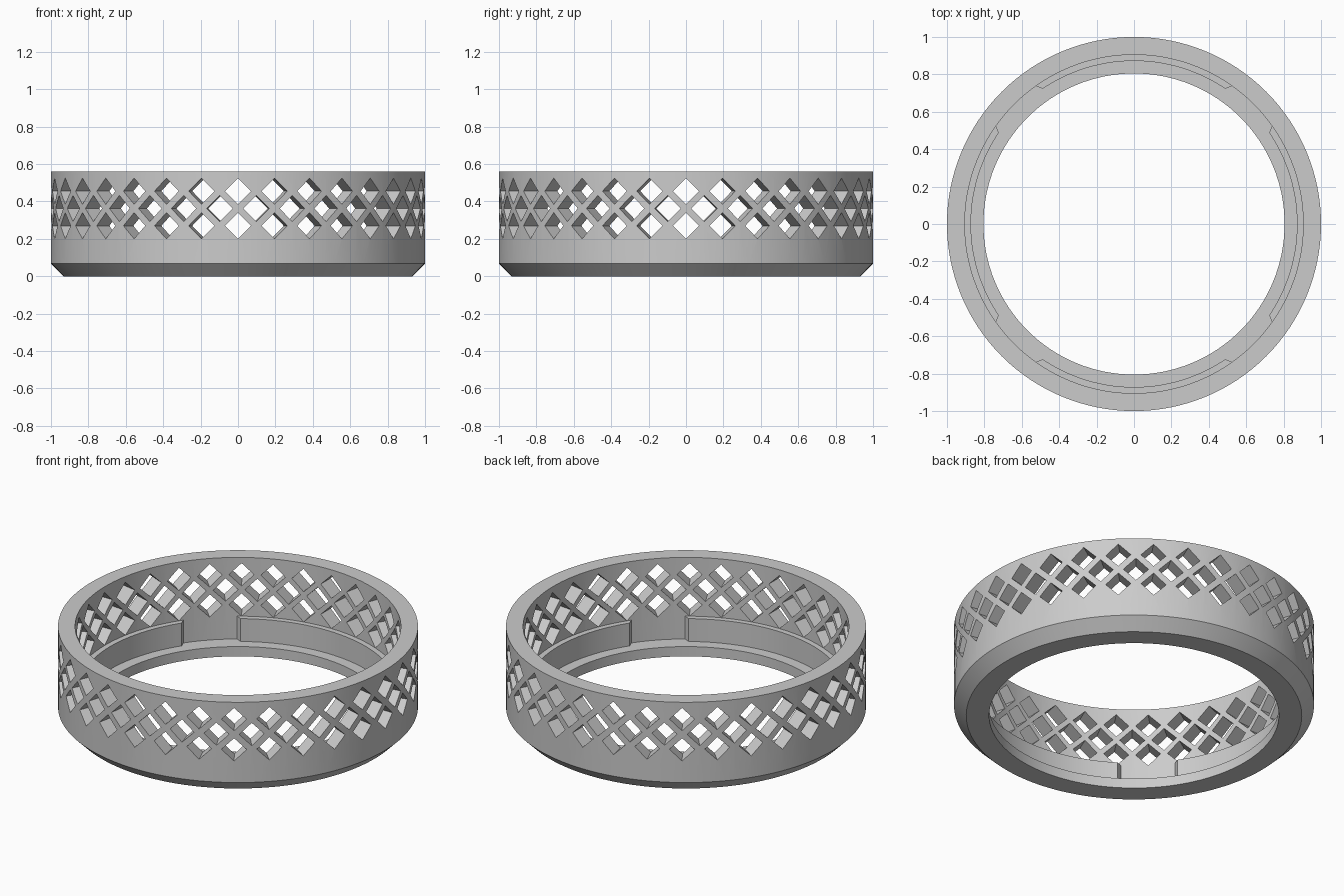
import bpy, bmesh, math
from mathutils import Matrix, Vector

if "Cube" in bpy.data.objects:
    bpy.data.objects.remove(bpy.data.objects["Cube"])

SEG = 128
ROW = 32                      # diamond holes per row

grey = bpy.data.materials.new("plain grey")
grey.diffuse_color = (0.6, 0.6, 0.6, 1)
grey.use_nodes = True
grey.node_tree.nodes["Principled BSDF"].inputs["Base Color"].default_value = grey.diffuse_color


def make_object(name, bm):
    bmesh.ops.recalc_face_normals(bm, faces=bm.faces)
    mesh = bpy.data.meshes.new(name)
    bm.to_mesh(mesh)
    bm.free()
    mesh.materials.append(grey)
    ob = bpy.data.objects.new(name, mesh)
    bpy.context.collection.objects.link(ob)
    return ob


def polar(r, a, z):
    return Vector((r * math.cos(a), r * math.sin(a), z))


def smooth(ob):
    bpy.ops.object.select_all(action='DESELECT')
    ob.select_set(True)
    bpy.context.view_layer.objects.active = ob
    bpy.ops.object.shade_smooth_by_angle(angle=math.radians(25))


# ring body: chamfered foot, upright wall and inner bottom ledge
profile = [(0.805, 0), (0.932, 0), (1, 0.068), (1, 0.56),
           (0.905, 0.56), (0.905, 0.06), (0.805, 0.06)]
bm = bmesh.new()
loops = [[bm.verts.new(polar(r, math.tau * i / SEG, z)) for r, z in profile]
         for i in range(SEG)]
for i in range(SEG):
    a, b = loops[i], loops[(i + 1) % SEG]
    for j in range(len(profile)):
        k = (j + 1) % len(profile)
        bm.faces.new((a[j], b[j], b[k], a[k]))
body = make_object("ring_body", bm)

# diamond hole cutters: three staggered rows of radial square bars
bm = bmesh.new()
side = 0.07 * math.sqrt(2)
for z, shift in ((0.455, 0), (0.3625, 0.5), (0.27, 0)):
    for i in range(ROW):
        a = math.tau * (i + shift) / ROW
        m = (Matrix.Rotation(a, 4, 'Z') @ Matrix.Translation((0.96, 0, z))
             @ Matrix.Rotation(math.pi / 4, 4, 'X')
             @ Matrix.Diagonal((0.18, side, side, 1)))
        bmesh.ops.create_cube(bm, size=1, matrix=m)
cutter = make_object("diamond_cutters", bm)
cutter.hide_render = True

cut = body.modifiers.new("diamond_holes", 'BOOLEAN')
cut.operation, cut.solver, cut.object = 'DIFFERENCE', 'EXACT', cutter
bpy.context.view_layer.objects.active = body
bpy.ops.object.modifier_apply(modifier=cut.name)
bpy.data.objects.remove(cutter)
smooth(body)

# four raised inner bands, leaving a slot on each diagonal
STEPS = 28
for q, label in enumerate(("right", "back", "left", "front")):
    bm = bmesh.new()
    sections = []
    for i in range(STEPS + 1):
        t = 2 * i / STEPS - 1
        inner = q * math.pi / 2 + t * math.radians(34)
        outer = q * math.pi / 2 + t * math.radians(35.5)
        sections.append([bm.verts.new(p) for p in (
            polar(0.872, inner, 0.06), polar(0.908, outer, 0.06),
            polar(0.908, outer, 0.2), polar(0.872, inner, 0.2))])
    for a, b in zip(sections, sections[1:]):
        for j in range(4):
            k = (j + 1) % 4
            bm.faces.new((a[j], b[j], b[k], a[k]))
    bm.faces.new(sections[0])
    bm.faces.new(sections[-1])
    smooth(make_object("inner_band_" + label, bm))
